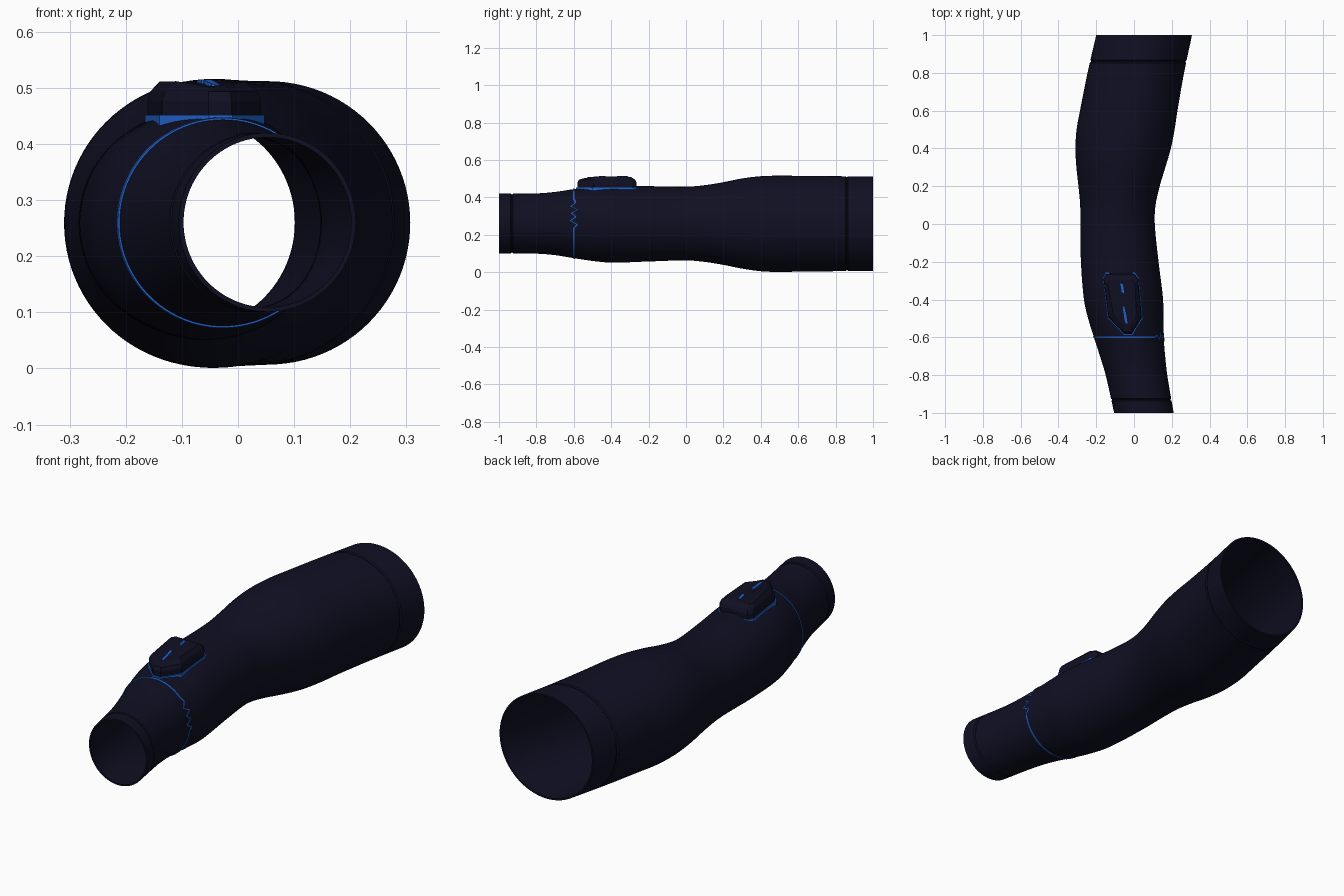
import bpy, bmesh, math
from mathutils import Vector

if "Cube" in bpy.data.objects:
    bpy.data.objects.remove(bpy.data.objects["Cube"])

def material(name, rgb):
    m = bpy.data.materials.new(name)
    m.diffuse_color = (*rgb, 1)
    m.use_nodes = True
    m.node_tree.nodes["Principled BSDF"].inputs["Base Color"].default_value = m.diffuse_color
    return m

NAVY = material("dark navy fabric", (0.0048, 0.0048, 0.0165))
BLUE = material("bright blue trim", (0.016, 0.13, 0.62))

# Sleeve sections: y, left x, right x, bottom z, top z
SECTIONS = [
    (-1.0, -.105, .210, .101, .420), (-.8, -.150, .176, .099, .421),
    (-.7, -.180, .165, .091, .429), (-.6, -.212, .157, .075, .444),
    (-.5, -.243, .155, .060, .457), (-.4, -.265, .154, .051, .465),
    (-.2, -.281, .130, .057, .460), (0, -.284, .110, .063, .457),
    (.1, -.285, .114, .055, .465), (.2, -.294, .136, .039, .481),
    (.3, -.305, .166, .019, .501), (.4, -.310, .195, .005, .513),
    (.5, -.304, .215, .001, .516), (.6, -.286, .230, .003, .515),
    (.8, -.246, .265, .005, .513), (1.0, -.200, .307, .007, .512)]

def section(y):
    """Smoothly interpolated centre and radii of the sleeve at y."""
    n = len(SECTIONS)
    i = max(k for k in range(n - 1) if k == 0 or SECTIONS[k][0] <= y)
    p, q = SECTIONS[i], SECTIONS[i + 1]
    a, b = SECTIONS[max(i - 1, 0)], SECTIONS[min(i + 2, n - 1)]
    h = q[0] - p[0]
    t = (y - p[0]) / h
    v = []
    for c in range(1, 5):
        m0 = (q[c] - a[c]) / (q[0] - a[0]) * h
        m1 = (b[c] - p[c]) / (b[0] - p[0]) * h
        v.append((2*t**3 - 3*t*t + 1) * p[c] + (t**3 - 2*t*t + t) * m0
                 + (3*t*t - 2*t**3) * q[c] + (t**3 - t*t) * m1)
    return (v[0] + v[1]) / 2, (v[2] + v[3]) / 2, (v[1] - v[0]) / 2, (v[3] - v[2]) / 2

def surface(y, ang, off=0):
    cx, cz, rx, rz = section(y)
    return Vector((cx + (rx + off) * math.cos(ang), y, cz + (rz + off) * math.sin(ang)))

def mesh_object(name, rows, mat, closed_rows=False, cap=False, angle=35):
    """Join equal rings of points into a skin."""
    bm = bmesh.new()
    vs = [[bm.verts.new(p) for p in r] for r in rows]
    n, m = len(rows), len(rows[0])
    for i in range(n if closed_rows else n - 1):
        for j in range(m):
            k, l = (i + 1) % n, (j + 1) % m
            bm.faces.new((vs[i][j], vs[i][l], vs[k][l], vs[k][j]))
    if cap:
        bm.faces.new(vs[0][::-1])
        bm.faces.new(vs[-1])
    bmesh.ops.recalc_face_normals(bm, faces=bm.faces)
    me = bpy.data.meshes.new(name)
    bm.to_mesh(me)
    bm.free()
    ob = bpy.data.objects.new(name, me)
    bpy.context.collection.objects.link(ob)
    me.materials.append(mat)
    bpy.ops.object.select_all(action='DESELECT')
    ob.select_set(True)
    bpy.context.view_layer.objects.active = ob
    bpy.ops.object.shade_smooth_by_angle(angle=math.radians(angle))
    return ob

N = 96
ANGLES = [2 * math.pi * i / N for i in range(N)]

# Sleeve wall: outer skin with stitched grooves at both hems, then inner skin
def groove(y):
    return -0.005 if min(abs(y + .93), abs(y - .86)) < 0.003 else 0

ys = [-1 + i * 0.025 for i in range(81)]
ys += [c + d for c in (-.93, .86) for d in (-.007, -.002, .002, .007)]
ys.sort()
outer = [[surface(y, a, groove(y)) for a in ANGLES] for y in ys]
inner = [[surface(y, a, -0.008) for a in ANGLES] for y in reversed(ys)]
mesh_object("sleeve", outer + inner, NAVY, closed_rows=True)

# Forearm band: thin blue line with a zigzag on the right side
ZIG = [(.235, 0), (.255, .018), (.275, -.020), (.295, .012), (.315, -.014),
       (.330, .022), (.350, -.016), (.370, .010), (.390, 0)]

def zigzag(z):
    for (z0, d0), (z1, d1) in zip(ZIG, ZIG[1:]):
        if z0 <= z < z1:
            return d0 + (d1 - d0) * (z - z0) / (z1 - z0)
    return 0

M = 240
band = []
for dy, off in ((-.004, -.003), (-.004, .003), (.004, .003), (.004, -.003)):
    ring = []
    for i in range(M):
        a = 2 * math.pi * i / M
        p = surface(-.6, a)
        d = zigzag(p.z) if math.cos(a) > 0 else 0
        ring.append(surface(-.6 + d + dy, a, off))
    band.append(ring)
mesh_object("forearm_band", band, BLUE, closed_rows=True)

# Raised pad: shield outline stacked in shrinking layers
OUTLINE = [(-.150, -.258), (.005, -.258), (.026, -.285), (.047, -.500),
           (-.010, -.588), (-.052, -.588), (-.140, -.500), (-.166, -.285)]
CENTRE = Vector((-.06, -.42))

def pad_top(y):
    return .512 - max(0, -.47 - y) * .13 - max(0, y + .33) * .08

def layer(inset, z):
    pts = []
    for x, y in OUTLINE:
        d = Vector((x, y)) - CENTRE
        p = CENTRE + d * (1 - inset / d.length)
        pts.append((p.x, p.y, z if z is not None else pad_top(p.y)))
    return pts

mesh_object("pad_trim", [layer(0, .425), layer(0, .452), layer(.010, .452)], BLUE, cap=True, angle=20)
mesh_object("pad", [layer(.007, .43), layer(.007, .478), layer(.016, .494), layer(.042, None)],
            NAVY, cap=True, angle=20)

# Two blue slashes on top of the pad
for name, (x0, y0), (x1, y1) in (("rear_slash", (-.066, -.312), (-.058, -.368)),
                                 ("front_slash", (-.055, -.430), (-.040, -.530))):
    w = .007
    rows = [[(x0 - w, y0, pad_top(y0) + h), (x0 + w, y0 - .008, pad_top(y0) + h),
             (x1 + w, y1, pad_top(y1) + h), (x1 - w, y1 + .008, pad_top(y1) + h)]
            for h in (-.004, .003)]
    mesh_object(name, rows, BLUE, cap=True)
